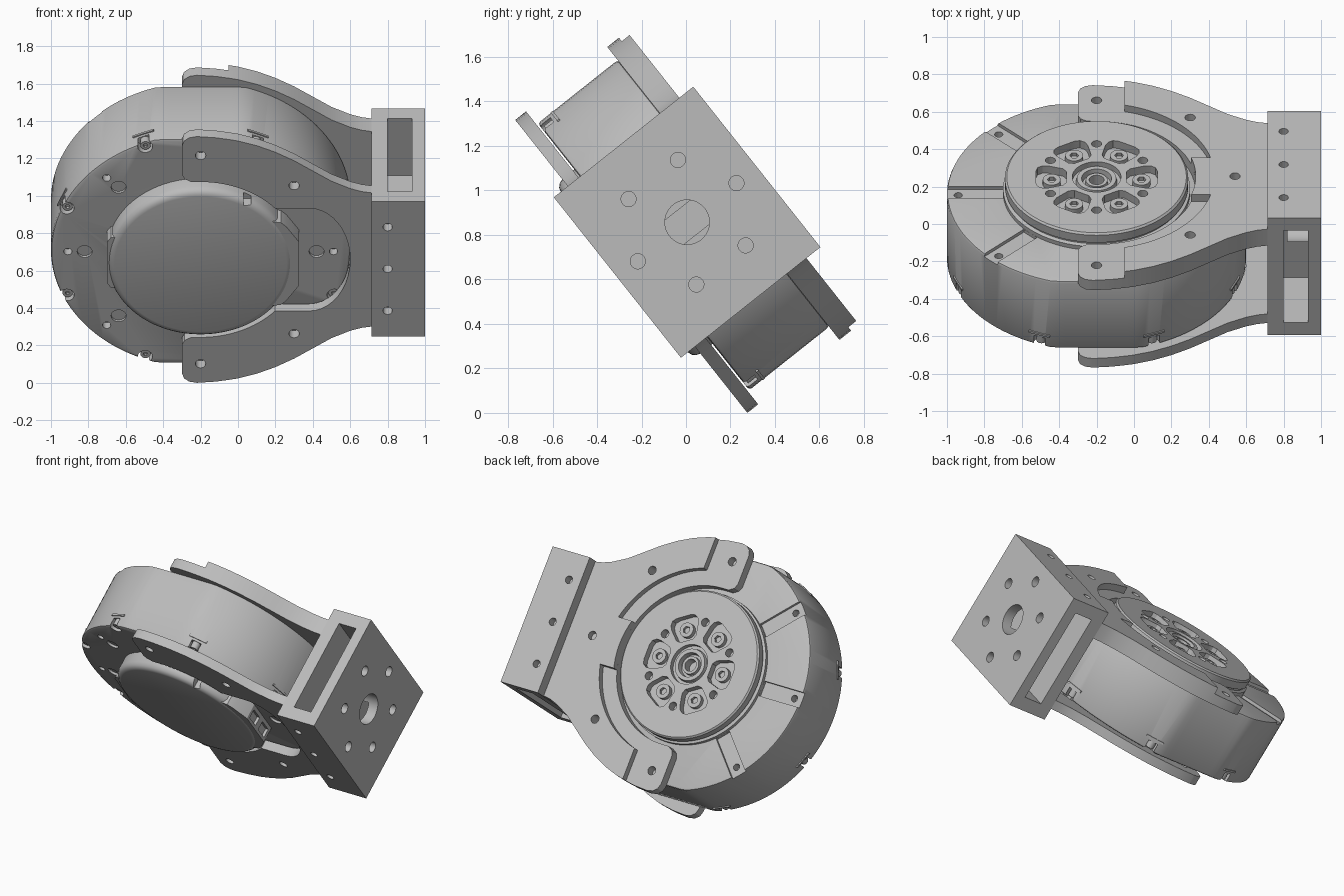
import bpy, bmesh
from math import sin, cos, radians, sqrt, asin, degrees
from mathutils import Matrix

if "Cube" in bpy.data.objects:
    bpy.data.objects.remove(bpy.data.objects["Cube"])

grey = bpy.data.materials.new("plain grey")
grey.use_nodes = True
COLOUR = (0.5, 0.5, 0.5, 1)
grey.diffuse_color = COLOUR
grey.node_tree.nodes["Principled BSDF"].inputs["Base Color"].default_value = COLOUR

# Parts are built upright: y is the motor axis, then everything is tilted about x
TILT = Matrix.Translation((0, 0.005, 0.857)) @ Matrix.Rotation(radians(38.4), 4, 'X')
CX = -0.2          # motor axis position in x
parts = []


def finish(name, bm, keep=True):
    bmesh.ops.recalc_face_normals(bm, faces=bm.faces)
    mesh = bpy.data.meshes.new(name)
    bm.to_mesh(mesh)
    bm.free()
    mesh.materials.append(grey)
    ob = bpy.data.objects.new(name, mesh)
    bpy.context.collection.objects.link(ob)
    if keep:
        parts.append(ob)
    return ob


def add_prism(bm, pts, y0, y1):
    """Extrude an (x, z) outline along the motor axis."""
    face = bm.faces.new([bm.verts.new((x, y0, z)) for x, z in pts])
    new = bmesh.ops.extrude_face_region(bm, geom=[face])["geom"]
    verts = [g for g in new if isinstance(g, bmesh.types.BMVert)]
    bmesh.ops.translate(bm, verts=verts, vec=(0, y1 - y0, 0))


def prism(name, pts, y0, y1):
    bm = bmesh.new()
    add_prism(bm, pts, y0, y1)
    return finish(name, bm)


def circle(x, z, r, n=24):
    return [(x + r * cos(radians(360 * i / n)), z + r * sin(radians(360 * i / n))) for i in range(n)]


def rect(x0, x1, z0, z1):
    return [(x0, z0), (x1, z0), (x1, z1), (x0, z1)]


def polar(r, deg):
    return CX + r * cos(radians(deg)), r * sin(radians(deg))


def turned(pts, deg):
    """Rotate an outline given around the origin and place it on the motor axis."""
    c, s = cos(radians(deg)), sin(radians(deg))
    return [(CX + x * c - z * s, x * s + z * c) for x, z in pts]


def arc(r, a0, a1, n=24):
    return [polar(r, a0 + (a1 - a0) * i / n) for i in range(n + 1)]


def mirrored(half):
    """Complete an outline that is symmetric about z = 0."""
    return half + [(x, -z) for x, z in reversed(half) if abs(z) > 1e-5]


def lathe(name, pts):
    bm = bmesh.new()
    verts = [bm.verts.new((CX + r, y, 0)) for r, y in pts]
    edges = [bm.edges.new(p) for p in zip(verts, verts[1:])]
    bmesh.ops.spin(bm, geom=verts + edges, cent=(CX, 0, 0), axis=(0, 1, 0),
                   angle=radians(360), steps=96, use_merge=True)
    bmesh.ops.remove_doubles(bm, verts=bm.verts, dist=1e-5)
    return finish(name, bm)


def bake(ob):
    dg = bpy.context.evaluated_depsgraph_get()
    mesh = bpy.data.meshes.new_from_object(ob.evaluated_get(dg))
    ob.modifiers.clear()
    ob.data = mesh


def bevel(ob, width, segments=2):
    m = ob.modifiers.new("edge", 'BEVEL')
    m.width, m.segments, m.limit_method, m.angle_limit = width, segments, 'ANGLE', radians(50)
    bake(ob)


def cut(ob, prisms, turn=None):
    """Subtract a list of (outline, y0, y1) prisms from a part."""
    bm = bmesh.new()
    for pts, y0, y1 in prisms:
        add_prism(bm, pts, y0, y1)
    if turn:
        bm.transform(turn)
    cutter = finish("cutter", bm, keep=False)
    cutter.hide_render = True
    m = ob.modifiers.new("cut", 'BOOLEAN')
    m.operation, m.solver, m.object = 'DIFFERENCE', 'EXACT', cutter
    bake(ob)
    bpy.data.objects.remove(cutter)


# Motor housing: a drum with two flats
body = prism("motor_housing", [(x, max(-0.765, min(0.765, z))) for x, z in circle(CX, 0, 0.8, 120)],
             -0.25, 0.21)
bevel(body, 0.015)
slots = [180, 135, -135]
edge_angles = [22.5 + 45 * i for i in range(8)]
cut(body, [(turned(rect(0.5, 0.9, -0.05, 0.05), a), 0.19, 0.3) for a in slots])
cut(body, [(circle(*polar(0.74, a), 0.022), 0.13, 0.25) for a in slots]
    + [(circle(*polar(0.62, a), 0.04), -0.3, -0.235) for a in slots + [0]]
    + [(circle(*polar(0.71, a), 0.022), -0.3, -0.2) for a in slots + [0]]
    + [(circle(*polar(0.775, a), 0.04), -0.3, -0.19) for a in edge_angles])

# Rim screws in the edge notches, and thin ridges beside them
bm = bmesh.new()
for a in edge_angles:
    add_prism(bm, circle(*polar(0.77, a), 0.027), -0.235, -0.185)
screws = finish("rim_screws", bm)
cut(screws, [(circle(*polar(0.77, a), 0.013, 6), -0.3, -0.22) for a in edge_angles])
bm = bmesh.new()
for a in edge_angles:
    add_prism(bm, turned(rect(0.78, 0.806, -0.06, 0.06), a), -0.175, -0.162)
finish("rim_ridges", bm)

# Rounded front cover with side wing and connector
cover = lathe("front_cover", [(0, -0.36), (0.46, -0.36), (0.478, -0.355), (0.492, -0.342),
                              (0.5, -0.32), (0.5, -0.24), (0, -0.24)])
cut(cover, [(rect(0.03, 0.07, 0.4, 0.6), -0.4, -0.3)])
prism("cover_wing", mirrored([(-0.5, 0.17), (-0.68, 0.17), (-0.7, 0.14)]), -0.345, -0.24)
plug = prism("connector", mirrored([(0.1, 0.3), (0.23, 0.28), (0.26, 0.25), (0.325, 0.15)]), -0.355, -0.24)
cut(plug, [(rect(0.305, 0.4, s * 0.075 - 0.05, s * 0.075 + 0.05), -0.335, -0.275) for s in (-1, 1)])

# Output disc with stepped hub
disc = lathe("output_disc", [(0, 0.2), (0.5, 0.2), (0.5, 0.235), (0.48, 0.24), (0.48, 0.25),
                             (0.49, 0.255), (0.49, 0.305), (0.48, 0.315), (0.13, 0.315),
                             (0.13, 0.28), (0.11, 0.28), (0.105, 0.305), (0.08, 0.305),
                             (0.075, 0.27), (0.06, 0.27), (0.058, 0.295), (0.04, 0.295),
                             (0.04, 0.23), (0, 0.23)])
sixths = [60 * i for i in range(6)]
pocket = mirrored([(0.325, 0.05), (0.315, 0.08), (0.29, 0.095), (0.26, 0.095), (0.18, 0.07), (0.16, 0.045)])
cut(disc, [(turned(pocket, a), 0.265, 0.4) for a in sixths]
    + [(circle(*polar(0.285, a + 30), 0.027), 0.25, 0.4) for a in sixths])
bm = bmesh.new()
for a in sixths:
    add_prism(bm, circle(*polar(0.24, a), 0.048), 0.255, 0.297)
bolts = finish("disc_bolts", bm)
cut(bolts, [(circle(*polar(0.24, a), 0.024, 6), 0.275, 0.4) for a in sixths])

# Fork arms: shared outer outline
flank = [(0.72, 0.455), (0.66, 0.465), (0.6, 0.485), (0.5, 0.535), (0.4, 0.605), (0.3, 0.675),
         (0.2, 0.733), (0.1, 0.778), (0, 0.81), (-0.05, 0.82)]
lobe = [(-0.12, 0.832), (-0.22, 0.84), (-0.26, 0.832), (-0.288, 0.81), (-0.3, 0.775),
        (-0.3, 0.58), (-0.285, 0.55), (-0.25, 0.53)]
BORE, LEDGE, HALF = 0.53, 0.63, 0.16
mouth = 0.35
open_end = [(0.38 + 0.22 * sin(radians(t)), mouth * cos(radians(t))) for t in range(0, 91, 9)]
front = prism("front_arm", mirrored(flank + lobe + arc(BORE, 90, degrees(asin(mouth / BORE))) + open_end),
              -0.32, -0.258)
back = prism("back_arm", mirrored(flank + lobe + arc(BORE, 90, 0)), 0.208, 0.275)
inner = arc(LEDGE, 76.2, degrees(asin(HALF / LEDGE))) + arc(BORE, degrees(asin(HALF / BORE)), 0, 8)
pad = prism("back_arm_pad", mirrored(flank + inner), 0.275, 0.32)
lobe_holes = [(-0.2, s * 0.71) for s in (-1, 1)]
arm_holes = [(0.3, s * 0.505) for s in (-1, 1)]
cut(front, [(circle(x, z, 0.028), -0.4, -0.2) for x, z in lobe_holes + arm_holes])
cut(back, [(circle(x, z, 0.028), 0.1, 0.4) for x, z in lobe_holes + arm_holes])
cut(pad, [(circle(x, z, 0.028), 0.2, 0.4) for x, z in arm_holes + [(0.54, 0)]])

# Mounting block with two pockets and bolt holes
block = prism("mounting_block", rect(0.715, 1.0, -0.46, 0.46), -0.4, 0.4)
cut(block, [(rect(0.8, 0.93, 0.07, 0.6), -0.315, 0.315),
            (rect(0.8, 0.93, -0.6, -0.07), -0.315, 0.315)])
cut(block, [(circle(0.8, z, 0.025), y, y + 0.2) for z in (-0.285, 0, 0.285) for y in (-0.54, 0.34)])
# Outlines here are swung so that the extrusion runs along x
swing = Matrix.Rotation(radians(-90), 4, 'Z')
cut(block, [(circle(0, 0, 0.1, 48), 0.82, 1.1)]
    + [(circle(0.283 * cos(radians(a)), 0.283 * sin(radians(a)), 0.034), 0.9, 1.1) for a in sixths], swing)

# Tilt every part into place and shade
bpy.ops.object.select_all(action='DESELECT')
for ob in parts:
    ob.data.transform(TILT)
    ob.select_set(True)
bpy.context.view_layer.objects.active = parts[0]
bpy.ops.object.shade_smooth_by_angle(angle=radians(30))
